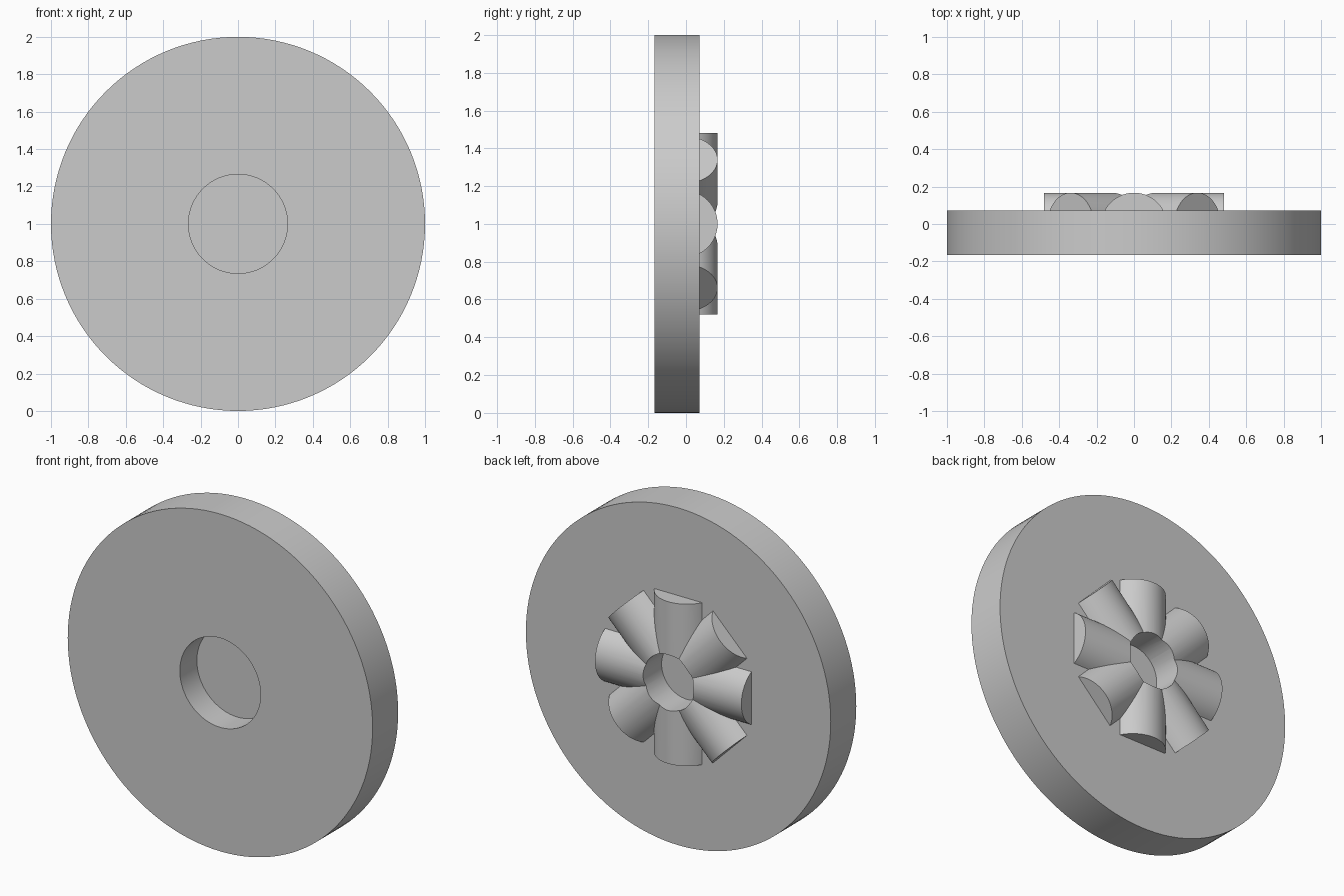
import bpy
from math import sin, cos, pi, asin, radians
from mathutils import Matrix

cube = bpy.data.objects.get("Cube")
if cube:
    bpy.data.objects.remove(cube, do_unlink=True)

FRONT, FACE, PEAK = -0.167, 0.072, 0.167   # depths of front, rear face, ridge tops
FLOOR = -0.007                             # depth of the counterbore floor
CENTRE_Z = 1.0

gray = bpy.data.materials.new("plain_gray")
gray.use_nodes = True
color = (0.6, 0.6, 0.6, 1)
gray.diffuse_color = color
gray.node_tree.nodes["Principled BSDF"].inputs["Base Color"].default_value = color


def make_prism(name, outline, depth):
    """Extrude an (x, y) outline along z, centred on the origin."""
    n = len(outline)
    verts = [(x, y, z) for z in (-depth / 2, depth / 2) for x, y in outline]
    faces = [list(range(n))[::-1], list(range(n, 2 * n))]
    faces += [(i, (i + 1) % n, (i + 1) % n + n, i + n) for i in range(n)]
    mesh = bpy.data.meshes.new(name)
    mesh.from_pydata(verts, [], faces)
    mesh.materials.append(gray)
    obj = bpy.data.objects.new(name, mesh)
    bpy.context.collection.objects.link(obj)
    return obj


def make_disc(name, radius, y0, y1, sides):
    """Cylinder lying along y between two depths."""
    ring = [(radius * cos(2 * pi * i / sides), radius * sin(2 * pi * i / sides))
            for i in range(sides)]
    obj = make_prism(name, ring, y1 - y0)
    obj.data.transform(Matrix.Translation((0, (y0 + y1) / 2, CENTRE_Z))
                       @ Matrix.Rotation(pi / 2, 4, 'X'))
    return obj


def combine(target, tool, operation):
    mod = target.modifiers.new(operation, 'BOOLEAN')
    mod.operation = operation
    mod.solver = 'EXACT'
    mod.object = tool
    bpy.context.view_layer.objects.active = target
    bpy.ops.object.modifier_apply(modifier=mod.name)
    bpy.data.objects.remove(tool, do_unlink=True)


# Main wheel disc
disc = make_disc("ridged_disc", 1.0, FRONT, FACE, 128)

# Rounded ridges: four bars crossing at the centre make eight arms
half_width, rise = 0.157, PEAK - FACE
radius = (half_width ** 2 + rise ** 2) / (2 * rise)
spread = asin(half_width / radius)
steps = 32
arc = []
for i in range(steps + 1):
    a = spread * (1 - 2 * i / steps)
    arc.append((radius * sin(a), PEAK - radius + radius * cos(a)))
profile = [(-half_width, FACE - 0.03), (half_width, FACE - 0.03)] + arc
for k in range(4):
    bar = make_prism("ridge_bar", profile, 0.96)
    bar.data.transform(Matrix.Translation((0, 0, CENTRE_Z))
                       @ Matrix.Rotation(k * pi / 4, 4, 'Y'))
    combine(disc, bar, 'UNION')

# Through bore and the wider counterbore at the front
combine(disc, make_disc("bore_cutter", 0.165, -0.5, 0.5, 64), 'DIFFERENCE')
combine(disc, make_disc("counterbore_cutter", 0.265, -0.5, FLOOR, 64), 'DIFFERENCE')

bpy.ops.object.select_all(action='DESELECT')
disc.select_set(True)
bpy.context.view_layer.objects.active = disc
bpy.ops.object.shade_smooth_by_angle(angle=radians(25))
